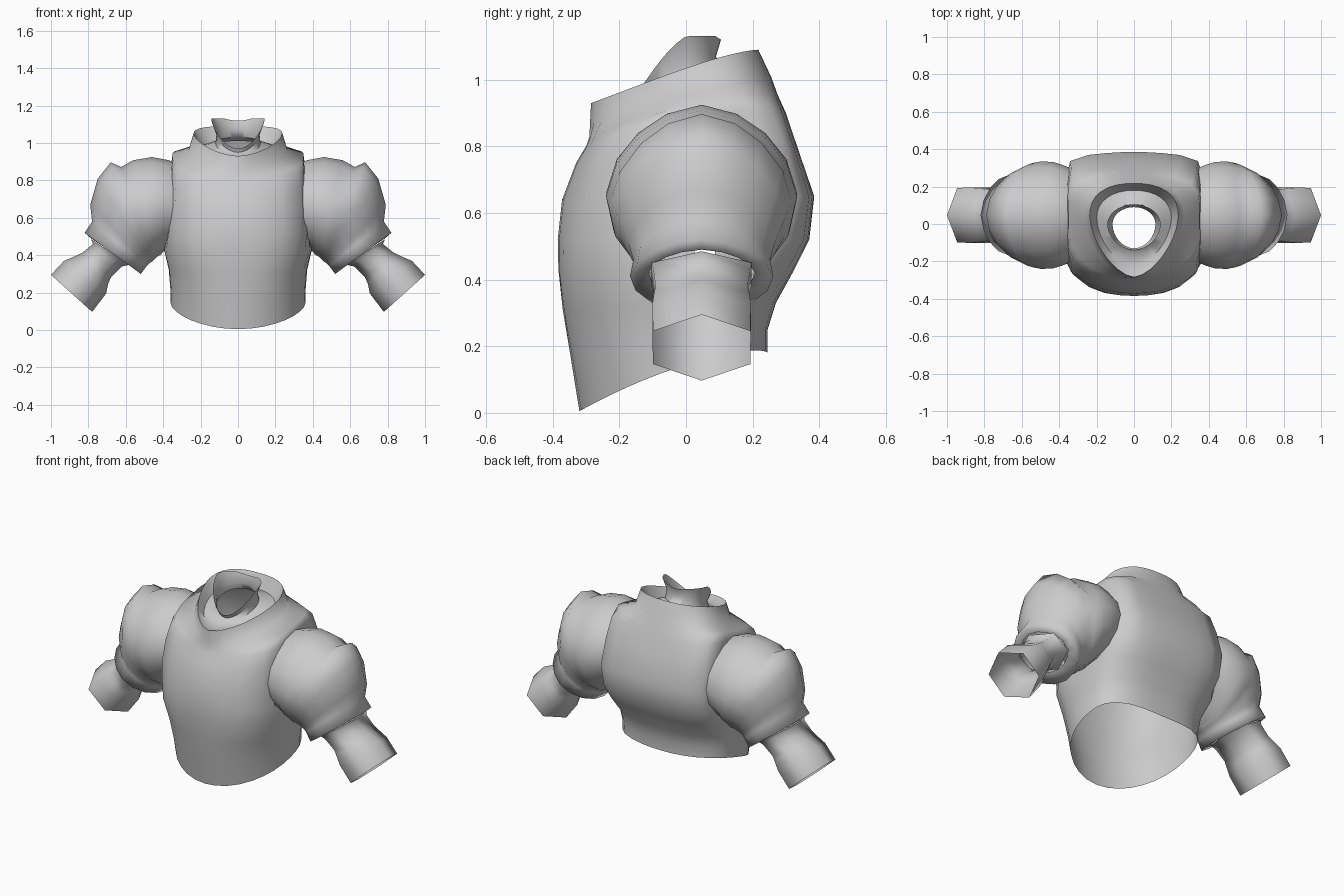
import bpy, bmesh, math
from mathutils import Vector

if "Cube" in bpy.data.objects:
    bpy.data.objects.remove(bpy.data.objects["Cube"])

cloth = bpy.data.materials.new("grey cloth")
cloth.diffuse_color = (0.6, 0.6, 0.6, 1)
cloth.use_nodes = True
cloth.node_tree.nodes["Principled BSDF"].inputs["Base Color"].default_value = cloth.diffuse_color


def loft(name, rings, keep=lambda c: True, angle=50, flip=False):
    """Skin a list of closed rings into an open tube."""
    bm = bmesh.new()
    loops = [[bm.verts.new(p) for p in ring] for ring in rings]
    n = len(loops[0])
    for a, b in zip(loops, loops[1:]):
        for i in range(n):
            j = (i + 1) % n
            quad = (a[i], a[j], b[j], b[i])
            if keep(sum((v.co for v in quad), Vector()) / 4):
                bm.faces.new(quad[::-1] if flip else quad)
    me = bpy.data.meshes.new(name)
    bm.to_mesh(me)
    bm.free()
    me.materials.append(cloth)
    ob = bpy.data.objects.new(name, me)
    bpy.context.collection.objects.link(ob)
    bpy.ops.object.select_all(action='DESELECT')
    bpy.context.view_layer.objects.active = ob
    ob.select_set(True)
    bpy.ops.object.shade_smooth_by_angle(angle=math.radians(angle))
    return ob


def body_ring(fy, fz, by, bz, hx, cy, nf, nb, lift, kf=0, kb=0, n=32):
    """Tilted rounded ring: front and back points, half width, centre,
    squareness front/back, side lift, crown front/back."""
    pts = []
    for i in range(n):
        t = 2 * math.pi * i / n
        s, c = math.sin(t), -math.cos(t)
        e, k, reach = (nf, kf, cy - fy) if c < 0 else (nb, kb, by - cy)
        r = (abs(s) ** e + abs(c) ** e) ** (-1 / e)
        u = s * r
        y = cy + c * r * reach * (1 - k * u * u)
        z = fz + (bz - fz) * (y - fy) / (by - fy) + lift * u * u
        pts.append((hx * u, y, min(z, 1.132)))
    return pts


# Torso, from hem to raised collar
torso = [
    (-.32, .005, .245, .18, .36, 0, 2.0, 2.8, .04),
    (-.345, .16, .245, .25, .362, 0, 2.1, 2.8, .01),
    (-.37, .31, .27, .33, .37, 0, 2.3, 2.8, 0),
    (-.383, .43, .325, .43, .395, .02, 2.8, 3.4, 0, .05, 0),
    (-.385, .52, .37, .52, .38, .03, 5, 6, 0, .25, .08),
    (-.372, .64, .385, .65, .362, .04, 10, 12, 0, .27, .1),
    (-.33, .75, .337, .79, .356, .04, 10, 12, .02, .27, .1),
    (-.30, .80, .30, .90, .355, .04, 7, 8, .03, .27, .12),
    (-.29, .83, .275, .955, .35, .04, 4, 5, .025, .3, .2),
    (-.288, .87, .255, 1.01, .265, .04, 1.7, 2.3, .005),
    (-.285, .93, .217, 1.09, .237, .04, 1.6, 2.4, .015),
]


def outside_armhole(c):
    return not (abs(c.x) > .3 and ((c.y - .045) / .2) ** 2 + ((c.z - .66) / .19) ** 2 < 1)


loft("torso", [body_ring(*r) for r in torso], outside_armhole, angle=70)

# Inner neck: folds down inside the collar, then flares up to a scooped rim
neck = [
    (-.285, .93, .217, 1.09, .237, .04, 1.6, 2.4, .015),
    (-.225, .915, .18, 1.01, .20, .03, 1.7, 2.2, 0),
    (-.155, .93, .11, 1.03, .12, 0, 1.9, 2.0, .01),
    (-.13, .95, .09, 1.07, .115, 0, 1.9, 2.0, .03),
    (-.14, .97, .105, 1.12, .143, -.005, 1.8, 2.0, .075),
]
loft("neck", [body_ring(*r) for r in neck])


def arm_ring(tx, tz, bx, bz, hy, side, n, peak=1.0, cy=.047):
    """Ring between a top and a bottom point in the xz plane; peak < 1 narrows the crown."""
    pts = []
    for i in range(n):
        t = 2 * math.pi * i / n
        c, s = math.cos(t), math.sin(t)
        if c > 0:
            e = 2 * peak
            r = (c ** e + abs(s) ** e) ** (-1 / e)
            c, s = c * r, s * r
        k = .5 + .5 * c
        stretch = 1 / math.cos(math.pi / 6) if n == 6 else 1
        pts.append((side * (bx + (tx - bx) * k), cy + hy * stretch * s,
                    bz + (tz - bz) * k))
    return pts


# Puffed upper sleeve, ending in a flared lip that turns inward
puff = [
    (.33, .89, .34, .44, .25), (.37, .908, .40, .42, .27), (.46, .925, .41, .405, .285),
    (.56, .908, .435, .39, .287), (.625, .872, .45, .375, .28), (.68, .897, .46, .365, .27),
    (.75, .81, .47, .36, .25), (.79, .67, .48, .35, .22), (.78, .58, .49, .34, .205),
    (.82, .52, .52, .30, .215), (.785, .49, .575, .35, .16),
]
# Tapered forearm with a six-sided open cuff
forearm = [
    (.785, .485, .575, .35, .15), (.775, .46, .62, .34, .145), (.83, .415, .68, .28, .138),
    (.86, .40, .695, .245, .143), (.93, .37, .705, .195, .148), (1.0, .295, .78, .097, .146),
]
for side, label in ((1, "left"), (-1, "right")):
    loft(label + "_puff_sleeve", [arm_ring(*r, side, 16, .87) for r in puff],
         angle=180, flip=side < 0)
    loft(label + "_forearm", [arm_ring(*r, side, 6) for r in forearm],
         angle=75, flip=side < 0)
